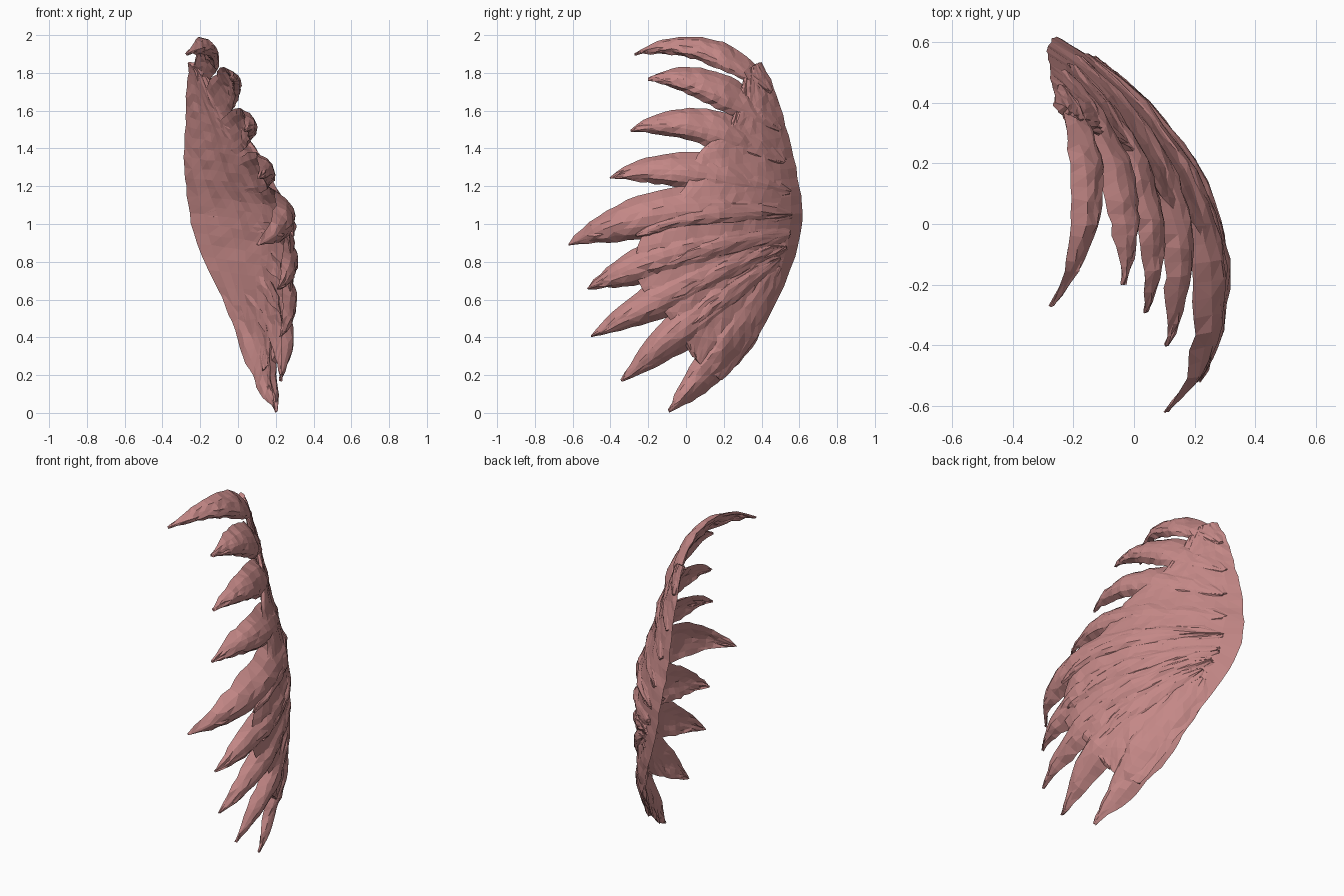
import bpy, bmesh, random
from math import sqrt
from mathutils import Vector

if "Cube" in bpy.data.objects:
    bpy.data.objects.remove(bpy.data.objects["Cube"])

random.seed(4)
mat = bpy.data.materials.new("dusty_pink")
mat.diffuse_color = (0.55, 0.245, 0.24, 1)
mat.use_nodes = True
mat.node_tree.nodes["Principled BSDF"].inputs["Base Color"].default_value = mat.diffuse_color

# curvature of the wing shell: x = bow(y) + lean(z)
BOW = [(-.64, .11), (-.5, .235), (-.35, .285), (-.15, .295), (0, .265), (.2, .18),
       (.4, .03), (.52, -.1), (.63, -.25)]
LEAN = [(0, -.08), (.17, -.06), (.4, -.01), (.9, 0), (1.1, -.02), (1.35, -.11),
        (1.57, -.17), (1.8, -.25), (2, -.35)]


def lerp_table(table, v):
    v = min(max(v, table[0][0]), table[-1][0])
    for (a, fa), (b, fb) in zip(table, table[1:]):
        if v <= b:
            return fa + (fb - fa) * (v - a) / (b - a)


def spline(pts, t):
    """Catmull-Rom through 2D points, t in 0..1."""
    p = [Vector(q) for q in pts]
    s = min(t, .9999) * (len(p) - 1)
    i = int(s)
    u = s - i
    a, b, c, d = p[max(i - 1, 0)], p[i], p[i + 1], p[min(i + 2, len(p) - 1)]
    return .5 * (2 * b + (c - a) * u + (2 * a - 5 * b + 4 * c - d) * u * u
                 + (3 * b - a - 3 * c + d) * u ** 3)


def blade(name, rows, cols, jitter):
    """Loft a thin closed lens shell; each row is (edge, edge, x offset, thickness, cup)."""
    bm = bmesh.new()
    rings = []
    for a, b, off, thick, cup in rows:
        ring = []
        for side in (1, -1):
            for k in range(cols):
                v = side * (-1 + 2 * k / cols)
                p = a.lerp(b, (v + 1) / 2)
                x = lerp_table(BOW, p.x) + lerp_table(LEAN, p.y) + off
                x += side * thick / 2 * sqrt(max(0, 1 - v * v)) - cup * v * v
                n = [random.uniform(-jitter, jitter) for _ in range(3)]
                ring.append(bm.verts.new((x + n[0], p.x + n[1], max(0, p.y + n[2]))))
        rings.append(ring)
    m = len(rings[0])
    for r, s in zip(rings, rings[1:]):
        for k in range(m):
            bm.faces.new((r[k], r[(k + 1) % m], s[(k + 1) % m], s[k]))
    bm.faces.new(rings[0])
    bm.faces.new(rings[-1])
    bmesh.ops.triangulate(bm, faces=bm.faces[:])
    bmesh.ops.recalc_face_normals(bm, faces=bm.faces[:])
    me = bpy.data.meshes.new(name)
    bm.to_mesh(me)
    bm.free()
    me.materials.append(mat)
    ob = bpy.data.objects.new(name, me)
    bpy.context.collection.objects.link(ob)


def feather(name, tip, ctrl, root, half, curl, lift=0.0, n=20):
    """Pointed feather along a quadratic curve in (y, z), narrowing into the shell."""
    tip, ctrl, root = Vector(tip), Vector(ctrl), Vector(root)
    rows = []
    for i in range(n + 1):
        t = i / n
        p = tip * (1 - t) ** 2 + ctrl * 2 * t * (1 - t) + root * t * t
        d = ((ctrl - tip) * (1 - t) + (root - ctrl) * t).normalized()
        nrm = Vector((d.y, -d.x))
        w = half * 1.12 * (1 - (1 - t) ** 2.8) + .006
        fade = min(1, (1 - t) / .4)
        w *= .12 + .88 * sqrt(fade)
        th = (.012 + .045 * min(1, t * 2.5)) * (.5 + .5 * fade)
        rows.append((p + nrm * w, p - nrm * w, lift - curl * (1 - t) ** 2.3, th,
                     .4 * half * fade * min(1, t * 4)))
    blade(name, rows, 6, .005)


# fused wing shell between the back edge and the feather notches
BACK = [(.40, 1.86), (.47, 1.71), (.535, 1.49), (.59, 1.25), (.615, 1.05), (.57, .8),
        (.39, .42), (.19, .17)]
NOTCH = [(.31, 1.81), (.23, 1.52), (.07, 1.38), (.0, 1.2), (-.24, .93), (-.25, .69),
         (-.09, .51), (.03, .3)]
shell = [(spline(NOTCH, i / 30), spline(BACK, i / 30), -.01, .045, 0) for i in range(31)]
blade("wing_shell", shell, 14, .004)

# nine main feathers, top to bottom: tip, control, root, half width, tip curl
FEATHERS = [
    ((-.27, 1.90), (.12, 2.04), (.45, 1.70), .062, .26),
    ((-.20, 1.765), (.10, 1.82), (.50, 1.50), .085, .09),
    ((-.29, 1.495), (.06, 1.62), (.52, 1.33), .092, .10),
    ((-.40, 1.245), (-.05, 1.36), (.55, 1.17), .095, .09),
    ((-.62, .89), (-.20, 1.13), (.56, 1.05), .13, .02),
    ((-.52, .66), (-.14, .86), (.55, .95), .125, .0),
    ((-.50, .405), (-.06, .67), (.53, .88), .115, .0),
    ((-.34, .17), (.0, .48), (.50, .82), .115, .0),
    ((-.09, .01), (.18, .27), (.50, .77), .105, .0),
]
for i, f in enumerate(FEATHERS):
    feather(f"feather_{i + 1}", *f)

# short overlapping covert feathers on the outer face of the lower feathers
for i, (tip, ctrl, root, half, curl) in enumerate(FEATHERS[4:8]):
    t, r = Vector(tip), Vector(root)
    feather(f"covert_{i + 1}", t.lerp(r, .3), Vector(ctrl).lerp(r, .35),
            r, half * .5, 0, .006, 12)
